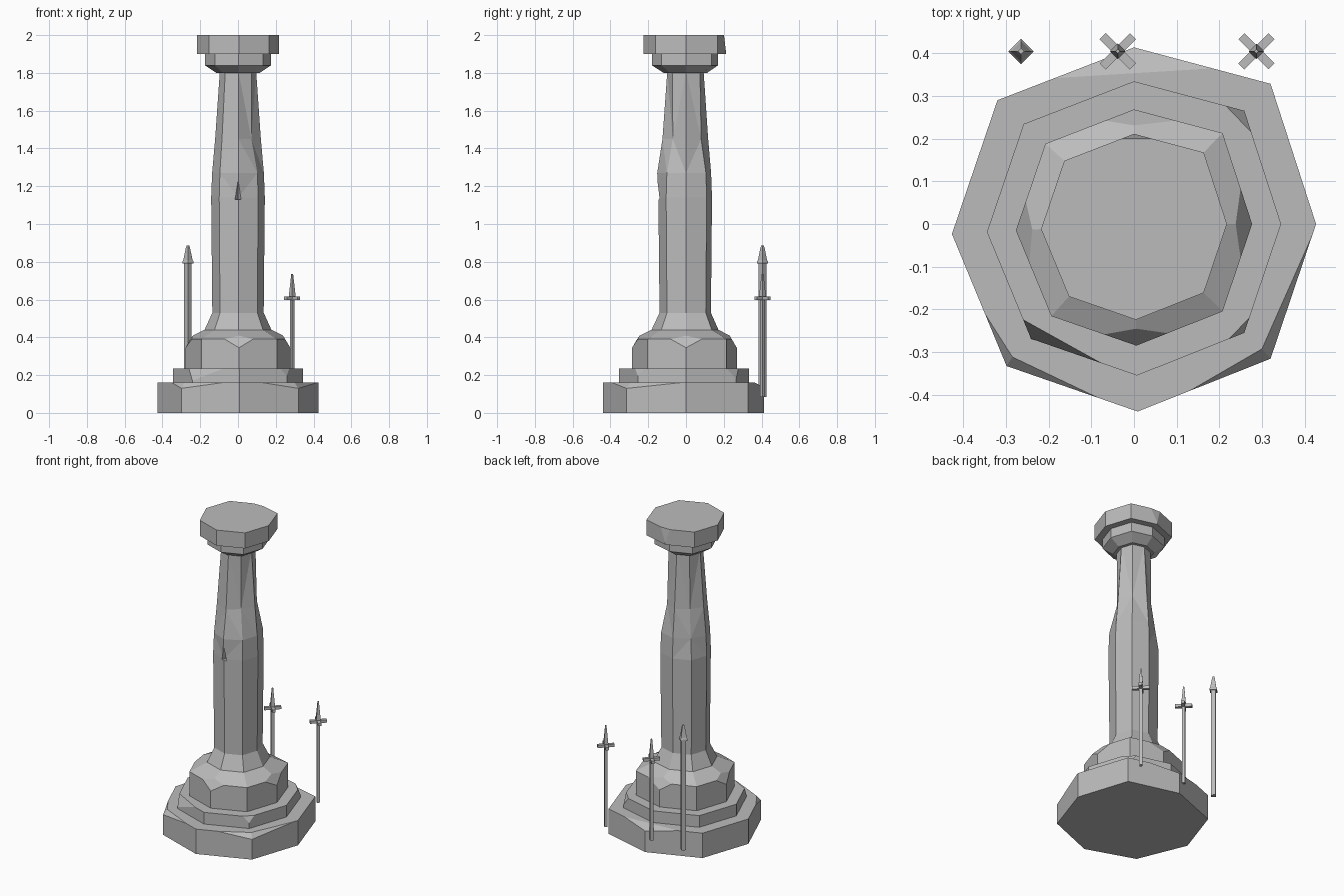
import bpy, bmesh, math
from mathutils import Vector, Matrix

cube = bpy.data.objects.get("Cube")
if cube:
    bpy.data.objects.remove(cube)

stone = bpy.data.materials.new("grey_stone")
stone.use_nodes = True
stone.diffuse_color = (0.5, 0.5, 0.5, 1)
stone.node_tree.nodes["Principled BSDF"].inputs["Base Color"].default_value = (0.5, 0.5, 0.5, 1)

# Slightly irregular hand-cut octagon, shared by every course of the column
OCTAGON = [(1, 0), (.75, .77), (0, .97), (-.75, .68),
           (-1, -.055), (-.7, -.78), (.02, -1.03), (.75, -.74)]
SQUARE = [(1, 0), (0, 1), (-1, 0), (0, -1)]


def loft(bm, outline, profile, center=(0, 0)):
    """Stack scaled copies of the outline and skin them; profile is (radius, z)."""
    rings = [[bm.verts.new((center[0] + x * r, center[1] + y * r, z)) for x, y in outline]
             for r, z in profile]
    n = len(outline)
    for low, high in zip(rings, rings[1:]):
        for i in range(n):
            j = (i + 1) % n
            bm.faces.new((low[i], low[j], high[j], high[i]))
    bm.faces.new(rings[0][::-1])
    bm.faces.new(rings[-1])
    return rings


def chip(bm, a, b, c):
    """Slice off the corner outside the plane through three points."""
    a, b, c = Vector(a), Vector(b), Vector(c)
    normal = (b - a).cross(c - a).normalized()
    if normal.dot(a - Vector((0, 0, a.z - .1))) < 0:
        normal.negate()
    bmesh.ops.bisect_plane(bm, geom=bm.verts[:] + bm.edges[:] + bm.faces[:], dist=1e-5,
                           plane_co=a, plane_no=normal, clear_outer=True)
    bmesh.ops.holes_fill(bm, edges=[e for e in bm.edges if e.is_boundary], sides=0)


def finish(bm, name):
    bmesh.ops.recalc_face_normals(bm, faces=bm.faces[:])
    mesh = bpy.data.meshes.new(name)
    bm.to_mesh(mesh)
    bm.free()
    mesh.materials.append(stone)
    obj = bpy.data.objects.new(name, mesh)
    bpy.context.collection.objects.link(obj)
    return obj


# Base slab with worn upper corners
bm = bmesh.new()
loft(bm, OCTAGON, [(.427, 0), (.427, .16)])
for start, inner, end, corner in [
        ((.39, -.09), (.30, -.293), (.15, -.38), (.32, -.316)),
        ((-.35, -.21), (-.285, -.312), (-.1, -.4), (-.299, -.333))]:
    for side in (start, end):
        chip(bm, (*side, .16), (*inner, .16), (*corner, .13))
chip(bm, (-.22, .34, .16), (.2, .366, .16), (0, .414, .135))
finish(bm, "base_slab")

# Stepped course above the slab
bm = bmesh.new()
loft(bm, OCTAGON, [(.345, .15), (.345, .235)])
chip(bm, (-.259, -.225, .235), (-.07, -.33, .235), (-.242, -.269, .17))
for s in (1, -1):
    chip(bm, (.28, s * .21, .235), (.21, s * .283, .235), (.259, s * .262, .185))
finish(bm, "base_step")

# Drum with clipped cardinal corners
bm = bmesh.new()
loft(bm, OCTAGON, [(.277, .2), (.277, .39), (.177, .44)])
for i in range(0, 8, 2):
    corner = Vector((*OCTAGON[i], 0))
    across = Vector((-corner.y, corner.x, 0)) * .1
    inner = corner * .25 + Vector((0, 0, .39))
    chip(bm, inner - across, inner + across, corner * .277 + Vector((0, 0, .345)))
finish(bm, "drum")

# Tapered shaft with gouged edges
bm = bmesh.new()
rings = loft(bm, OCTAGON, [(.177, .43), (.177, .44), (.136, .53), (.142, 1.14),
                           (.137, 1.27), (.121, 1.45), (.096, 1.81)])
for ring, i, pull in [(5, 7, .78), (5, 3, .82), (4, 3, .9), (5, 1, .86), (4, 6, 1.08)]:
    v = rings[ring][i]
    v.co.x *= pull
    v.co.y *= pull
bmesh.ops.triangulate(bm, faces=[f for f in bm.faces if f.calc_center_median().z > 1.15
                                 and len(f.verts) == 4])
shaft = finish(bm, "shaft")

# Wedge notch in the front of the shaft
bm = bmesh.new()
front = [bm.verts.new((x, -.2, z)) for x, z in [(-.05, 1.13), (.05, 1.13), (0, 1.36)]]
back = bm.verts.new((0, -.11, 1.13))
bm.faces.new(front)
for i in range(3):
    bm.faces.new((front[i], front[(i + 1) % 3], back))
cutter = finish(bm, "notch_cutter")
cutter.hide_render = True
notch = shaft.modifiers.new("notch", 'BOOLEAN')
notch.object = cutter
notch.operation = 'DIFFERENCE'
notch.solver = 'EXACT'
bpy.context.view_layer.objects.active = shaft
bpy.ops.object.modifier_apply(modifier=notch.name)
bpy.data.objects.remove(cutter)

# Capital in two courses
bm = bmesh.new()
loft(bm, OCTAGON, [(.115, 1.80), (.175, 1.84), (.175, 1.91)])
finish(bm, "capital_neck")
bm = bmesh.new()
loft(bm, OCTAGON, [(.218, 1.90), (.218, 2.0)])
chip(bm, (-.03, .201, 2), (.03, .201, 2), (0, .213, 1.9))
finish(bm, "capital_top")

# Tall fence post with a spear head
FENCE_Y = .405
bm = bmesh.new()
loft(bm, SQUARE, [(.02, .085), (.02, .79), (.03, .79), (.03, .80), (.024, .81),
                  (.011, .875), (.007, .885)], (-.265, FENCE_Y))
finish(bm, "tall_fence_post")

# Short fence posts with crossed arms below the point
for name, x in [("middle_fence_post", -.038), ("left_fence_post", .287)]:
    bm = bmesh.new()
    loft(bm, SQUARE, [(.013, .085), (.013, .60), (.018, .62), (.005, .735)], (x, FENCE_Y))
    for angle in (45, 135):
        place = (Matrix.Translation((x, FENCE_Y, .606))
                 @ Matrix.Rotation(math.radians(angle), 4, 'Z')
                 @ Matrix.Diagonal((.1, .02, .018, 1)))
        bmesh.ops.create_cube(bm, size=1, matrix=place)
    finish(bm, name)
